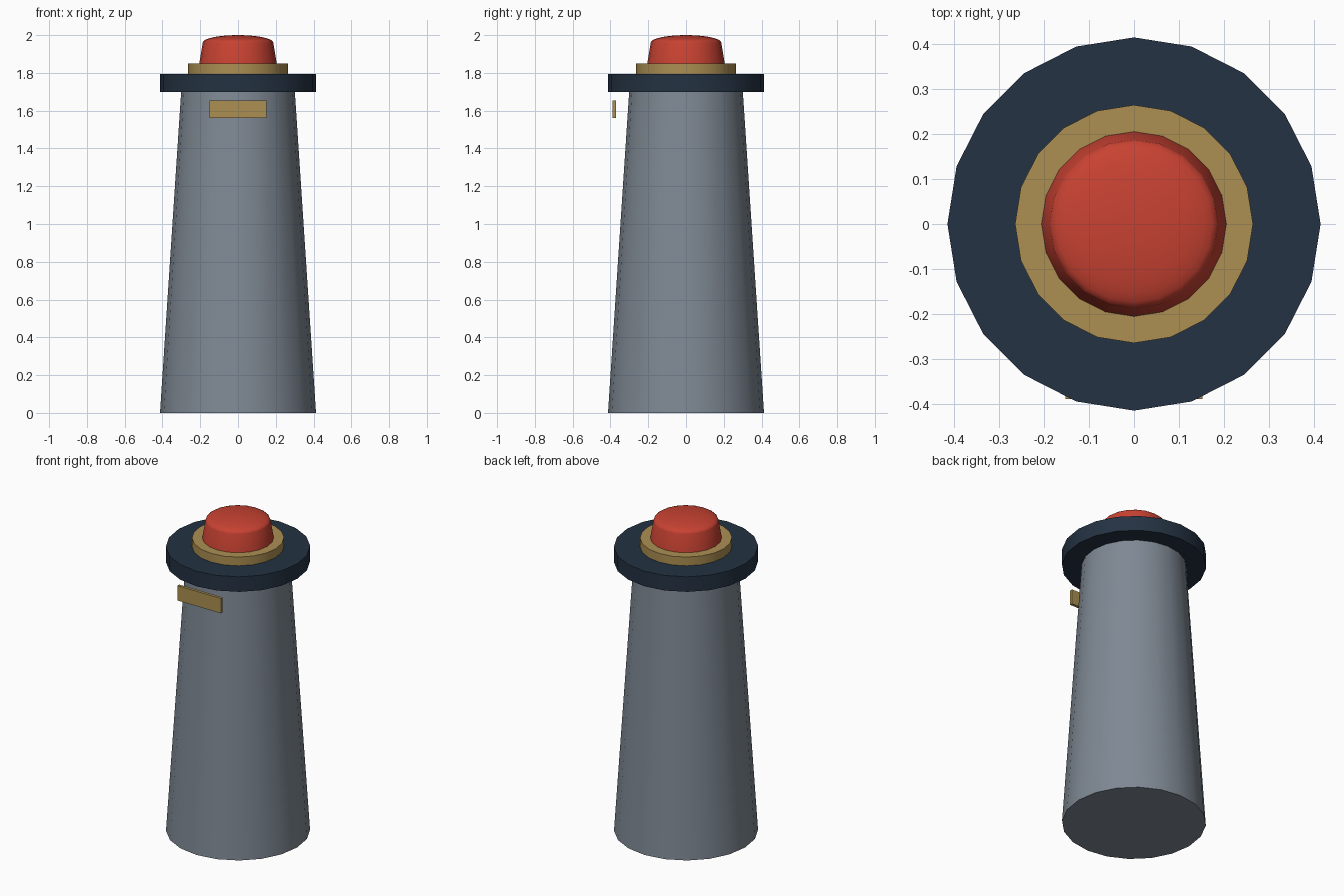
import bpy, bmesh, math

if "Cube" in bpy.data.objects:
    bpy.data.objects.remove(bpy.data.objects["Cube"])


def material(name, rgb):
    # sRGB 0-255 to linear
    m = bpy.data.materials.new(name)
    lin = [((c / 255 + 0.055) / 1.055) ** 2.4 for c in rgb]
    m.diffuse_color = (*lin, 1)
    m.use_nodes = True
    m.node_tree.nodes["Principled BSDF"].inputs["Base Color"].default_value = m.diffuse_color
    return m


GREY = material("slate grey", (127, 137, 148))
NAVY = material("dark navy", (36, 50, 66))
BRASS = material("brass", (172, 143, 82))
RED = material("signal red", (200, 66, 50))


def finish(name, bm, mat):
    bmesh.ops.recalc_face_normals(bm, faces=bm.faces[:])
    me = bpy.data.meshes.new(name)
    bm.to_mesh(me)
    bm.free()
    me.materials.append(mat)
    ob = bpy.data.objects.new(name, me)
    bpy.context.collection.objects.link(ob)
    return ob


def turned(name, profile, mat, sides=20):
    """Closed solid turned about z from (radius, height) points."""
    bm = bmesh.new()
    rings = []
    for r, z in profile:
        rings.append([bm.verts.new((r * math.cos(math.tau * i / sides),
                                    r * math.sin(math.tau * i / sides), z))
                      for i in range(sides)])
    for a, b in zip(rings, rings[1:]):
        for i in range(sides):
            j = (i + 1) % sides
            bm.faces.new((a[i], a[j], b[j], b[i]))
    bm.faces.new(rings[0][::-1])
    bm.faces.new(rings[-1])
    ob = finish(name, bm, mat)
    bpy.ops.object.select_all(action='DESELECT')
    ob.select_set(True)
    bpy.context.view_layer.objects.active = ob
    bpy.ops.object.shade_smooth_by_angle(angle=math.radians(30))
    return ob


# Tapered post, flange and ring
turned("post", [(0.413, 0), (0.301, 1.70)], GREY)
turned("flange", [(0.414, 1.70), (0.414, 1.795)], NAVY)
turned("ring", [(0.264, 1.795), (0.264, 1.85)], BRASS)

# Tapered cap with a shallow elliptical crown
crown = [(0.187 * math.cos(math.radians(a)), 1.96 + 0.04 * math.sin(math.radians(a)))
         for a in range(0, 90, 11)]
turned("cap", [(0.205, 1.85)] + crown, RED)

# Name plate standing off the front
bm = bmesh.new()
bmesh.ops.create_cube(bm, size=1)
bmesh.ops.scale(bm, vec=(0.304, 0.018, 0.094), verts=bm.verts[:])
bmesh.ops.translate(bm, vec=(0, -0.379, 1.607), verts=bm.verts[:])
finish("front_plate", bm, BRASS)
